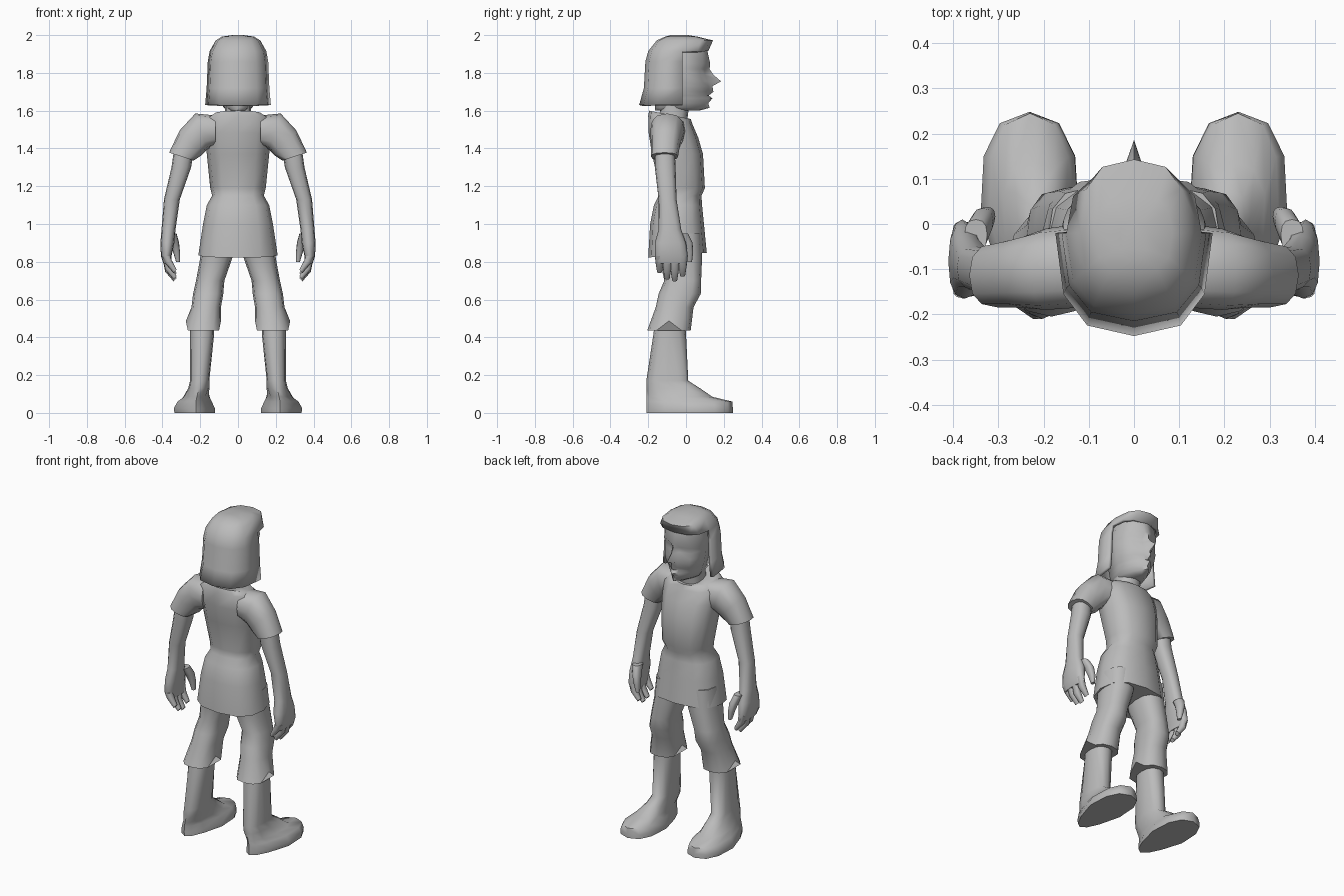
import bpy
import bmesh
from math import cos, sin, pi, radians, copysign
from mathutils import Vector

old = bpy.data.objects.get("Cube")
if old:
    bpy.data.objects.remove(old, do_unlink=True)

# One plain clay grey for the whole figure
clay = bpy.data.materials.new("clay grey")
clay.use_nodes = True
clay.diffuse_color = (0.5, 0.5, 0.5, 1)
shader = next(n for n in clay.node_tree.nodes if n.type == "BSDF_PRINCIPLED")
shader.inputs["Base Color"].default_value = clay.diffuse_color
shader.inputs["Roughness"].default_value = 0.8


def soften(number, power):
    """Signed power, turning a circle into a rounded box."""
    return copysign(abs(number) ** power, number)


def ring(x, z, radius, back, front, angle=0, lean=0, sides=12, middle=None, power=0.8):
    """Rounded cross-section; angle turns it in the xz plane, lean shears z along y."""
    if middle is None:
        middle = (back + front) / 2
    points = []
    for i in range(sides):
        turn = 2 * pi * i / sides
        across = radius * soften(round(cos(turn), 6), power)
        depth = soften(round(sin(turn), 6), power)
        y = middle + depth * (front - middle if depth > 0 else middle - back)
        points.append(Vector((x + across * cos(radians(angle)), y,
                              z + across * sin(radians(angle)) + lean * (y - middle))))
    return points


def skin(name, rings, side=1, caps=(True, True), drop=None, shape=None, thickness=0):
    """Join a stack of rings into one smooth-shaded object."""
    bm = bmesh.new()
    rows = [[bm.verts.new(p) for p in points] for points in rings]
    count = len(rows[0])
    for low, high in zip(rows, rows[1:]):
        for i in range(count):
            j = (i + 1) % count
            bm.faces.new((low[i], low[j], high[j], high[i]))
    for wanted, row in zip(caps, (rows[0], rows[-1])):
        if wanted:
            bm.faces.new(row)
    if drop:
        unwanted = [f for f in bm.faces if drop(f.calc_center_median())]
        bmesh.ops.delete(bm, geom=unwanted, context="FACES")
    for vert in bm.verts:
        if shape:
            shape(vert.co)
        vert.co.x *= side
    bmesh.ops.recalc_face_normals(bm, faces=bm.faces)
    mesh = bpy.data.meshes.new(name)
    bm.to_mesh(mesh)
    bm.free()
    mesh.materials.append(clay)
    obj = bpy.data.objects.new(name, mesh)
    bpy.context.collection.objects.link(obj)
    if thickness:
        shell = obj.modifiers.new("shell", "SOLIDIFY")
        shell.thickness = thickness
        shell.offset = -1
    bpy.ops.object.select_all(action="DESELECT")
    obj.select_set(True)
    bpy.context.view_layer.objects.active = obj
    bpy.ops.object.shade_smooth_by_angle(angle=radians(55))
    return obj


def loft(name, table, **options):
    return skin(name, [ring(*row) for row in table], **options)


# Tunic: flared skirt, pinched waist, chest and sloping collar
loft("tunic", [
    (0, .835, .21, -.2, .11, 0, .08),
    (0, 1, .185, -.19, .095),
    (0, 1.1, .165, -.17, .085),
    (0, 1.15, .137, -.145, .082),
    (0, 1.19, .147, -.14, .1),
    (0, 1.37, .165, -.18, .09),
    (0, 1.47, .175, -.198, .065, 0, -.1),
    (0, 1.55, .175, -.2, .035, 0, -.2),
    (0, 1.578, .13, -.195, .025, 0, -.2),
    (0, 1.572, .078, -.16, .02, 0, -.2),
])
loft("neck", [(0, 1.5, .075, -.15, .005), (0, 1.58, .07, -.14, .01),
              (0, 1.68, .07, -.13, .03)])


# Head: each level gives height, profile, beside-nose and cheek depth, half width
def head_ring(z, profile, beside, cheek, width):
    half = [(.024, beside), (width * .72, cheek), (width, -.02), (width * .65, -.14)]
    outline = [(0, profile)] + half + [(0, -.165)]
    outline += [(-x, y) for x, y in reversed(half)]
    return [Vector((x, y, z)) for x, y in outline]


face = [
    (1.6, .07, .06, .02, .055),
    (1.615, .125, .1, .045, .075),
    (1.64, .118, .1, .06, .09),
    (1.665, .14, .118, .068, .097),
    (1.68, .12, .105, .07, .102),
    (1.7, .145, .12, .08, .11),
    (1.73, .14, .118, .085, .115),
    (1.755, .186, .115, .085, .12),
    (1.79, .145, .1, .075, .125),
    (1.82, .125, .1, .075, .125),
    (1.85, .128, .122, .088, .125),
    (1.93, .11, .106, .08, .11),
]
skin("head", [head_ring(*level) for level in face])

# Hair: a bob with the face opening left out below the fringe
bob = [
    (1.63, .174, -.248, .1),
    (1.72, .166, -.223, .105),
    (1.86, .16, -.215, .11),
    (1.915, .15, -.2, .118),
    (1.972, .118, -.155, .143),
    (1.992, .085, -.11, .06),
    (2, .03, -.08, .01),
]
skin("hair", [ring(0, z, r, back, front, middle=-.02, power=.75)
              for z, r, back, front in bob],
     caps=(False, True), drop=lambda c: c.z < 1.9 and c.y > -.02, thickness=.02)


# Torn cuff: notch the outer and inner sides of the trouser hem
def tear(co):
    if co.z < .45 and abs(co.y + .09) < .02:
        co.z += .05


# Foot: narrow towards the heel
def narrow_heel(co):
    if co.z < .1:
        co.x = .215 + (co.x - .215) * min(1, .5 + (co.y + .21) * 2)


for label, side in (("left", 1), ("right", -1)):
    loft(label + "_sleeve", [
        (.12, 1.495, .08, -.185, .0, 90),
        (.195, 1.49, .1, -.19, -.01, 72),
        (.25, 1.43, .088, -.185, -.03, 48),
        (.3, 1.357, .068, -.185, -.042, 18),
    ], side=side)
    loft(label + "_arm", [
        (.285, 1.4, .053, -.165, -.06),
        (.3, 1.3, .052, -.165, -.055),
        (.35, 1.13, .042, -.145, -.05),
        (.368, .97, .037, -.145, -.025),
        (.374, .9, .037, -.165, .0),
        (.38, .83, .028, -.165, .01),
        (.373, .79, .022, -.155, .005),
    ], side=side)
    loft(label + "_thumb", [
        (.35, .95, .025, -.06, .01),
        (.335, .9, .023, -.025, .035),
        (.325, .85, .018, -.005, .038),
        (.318, .8, .01, .005, .032),
    ], side=side)
    # Four fingers curling inwards
    for number, (y, tip) in enumerate([(-.14, .75), (-.1, .715), (-.06, .705), (-.018, .73)]):
        loft(f"{label}_finger_{number + 1}", [
            (.38, .83, .022, y - .024, y + .024),
            (.368, tip + .05, .019, y - .022, y + .022, -25),
            (.333, tip, .012, y - .014, y + .014, -50),
        ], side=side)
    loft(label + "_trouser_leg", [
        (.1, .95, .09, -.14, .08),
        (.115, .82, .085, -.14, .085),
        (.147, .7, .075, -.115, .08),
        (.158, .63, .08, -.145, .078),
        (.168, .56, .078, -.16, .04),
        (.183, .437, .093, -.205, .025),
    ], side=side, shape=tear)
    loft(label + "_boot", [
        (.188, .52, .06, -.16, -.01),
        (.19, .42, .064, -.172, .0),
        (.203, .17, .051, -.21, .012),
        (.208, .13, .056, -.21, .075),
        (.22, .085, .078, -.21, .14),
        (.23, .06, .095, -.21, .245),
        (.232, .025, .113, -.21, .248),
        (.23, 0, .112, -.21, .248),
    ], side=side, shape=narrow_heel)
